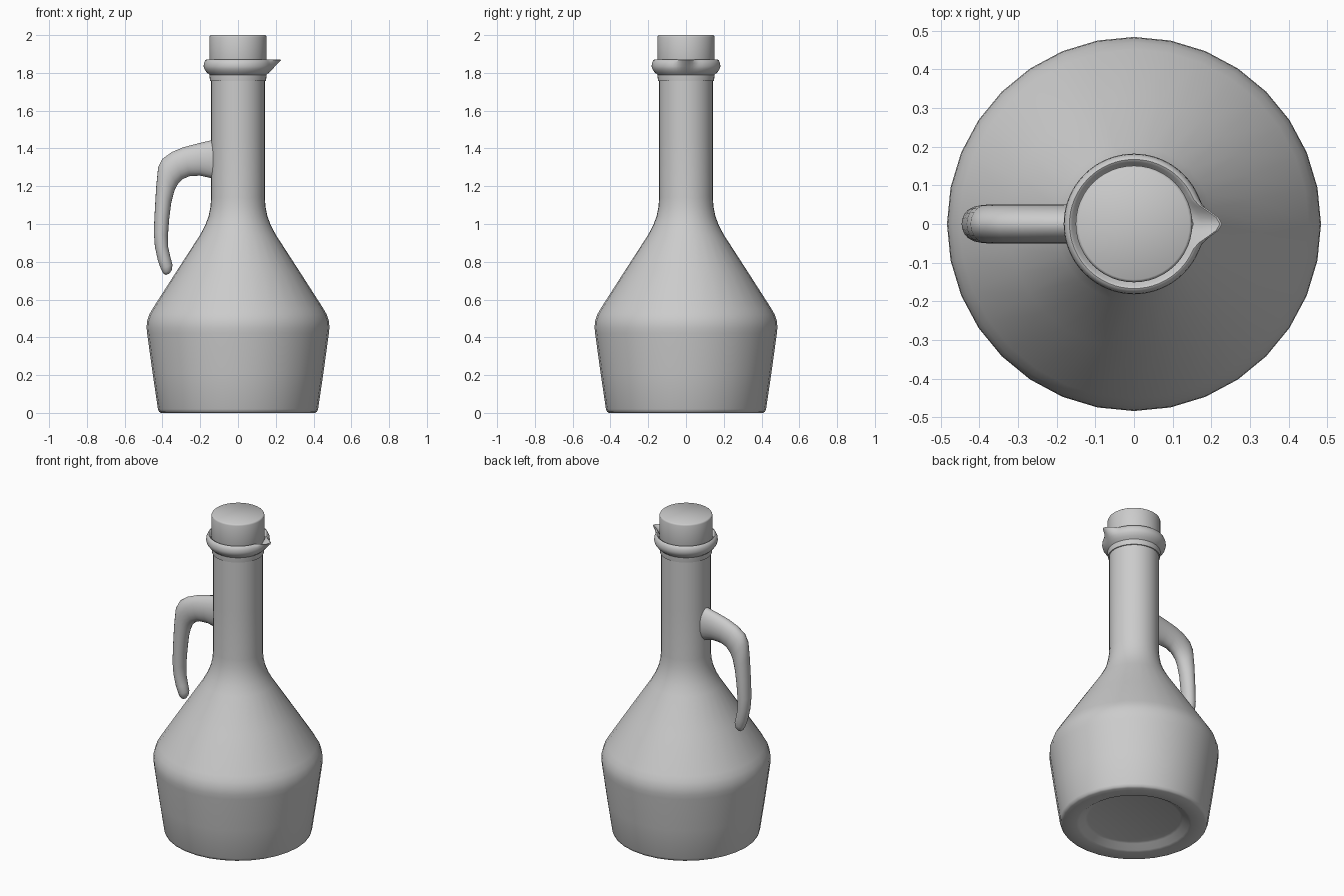
import bpy, bmesh, math
from mathutils import Vector


def finish(name, bm, angle):
    bmesh.ops.recalc_face_normals(bm, faces=bm.faces)
    mesh = bpy.data.meshes.new(name)
    bm.to_mesh(mesh)
    bm.free()
    ob = bpy.data.objects.new(name, mesh)
    bpy.context.collection.objects.link(ob)
    bpy.ops.object.select_all(action='DESELECT')
    ob.select_set(True)
    bpy.context.view_layer.objects.active = ob
    bpy.ops.object.shade_smooth_by_angle(angle=math.radians(angle))
    return ob


def skin(bm, rings, caps=True):
    n = len(rings[0])
    for a, b in zip(rings, rings[1:]):
        for i in range(n):
            j = (i + 1) % n
            bm.faces.new((a[i], a[j], b[j], b[i]))
    if caps:
        bm.faces.new(rings[0])
        bm.faces.new(rings[-1])


def lathe(name, profile, n, angle=40, shape=None, caps=True):
    bm = bmesh.new()
    rings = []
    for r, z in profile:
        ring = []
        for i in range(n):
            t = 2 * math.pi * i / n
            co = Vector((r * math.cos(t), r * math.sin(t), z))
            ring.append(bm.verts.new(shape(co) if shape else co))
        rings.append(ring)
    skin(bm, rings, caps)
    return finish(name, bm, angle)


# Bottle body with recessed base, cone shoulder and long neck
lathe("bottle_body", [
    (0.265, 0.035), (0.28, 0.03), (0.315, 0.005), (0.33, 0.0), (0.408, 0.0),
    (0.418, 0.006), (0.424, 0.02), (0.452, 0.21), (0.481, 0.42),
    (0.484, 0.45), (0.482, 0.485), (0.470, 0.52), (0.452, 0.552),
    (0.325, 0.75), (0.202, 0.94), (0.175, 0.99), (0.156, 1.04),
    (0.146, 1.09), (0.142, 1.14), (0.142, 1.45), (0.142, 1.80)], 32)


# Rolled lip, with one side pulled out to a pouring spout
def spout(co):
    if co.x > 0 and co.z > 1.80 and abs(co.y) < 0.065:
        w = 0.5 + 0.5 * math.cos(math.pi * co.y / 0.065)
        t = min(1.0, (co.z - 1.80) / 0.068)
        co.x += 0.055 * w * t * t
    return co


lathe("pouring_lip", [
    (0.138, 1.758), (0.148, 1.758), (0.150, 1.775), (0.151, 1.79),
    (0.166, 1.803), (0.178, 1.82), (0.182, 1.835), (0.180, 1.852),
    (0.173, 1.868), (0.167, 1.871), (0.160, 1.867), (0.152, 1.845),
    (0.138, 1.835)], 64, 45, spout, caps=False)

# Stopper
lathe("stopper", [(0.138, 1.80), (0.151, 1.83), (0.151, 1.99),
                  (0.149, 1.996), (0.144, 2.0)], 48)

# Handle: outer point, inner point (x, z) and half width of each section
sections = [
    ((-0.120, 1.450), (-0.120, 1.235), 0.052),
    ((-0.150, 1.441), (-0.150, 1.245), 0.051),
    ((-0.210, 1.427), (-0.200, 1.256), 0.050),
    ((-0.290, 1.406), (-0.255, 1.254), 0.050),
    ((-0.350, 1.381), (-0.295, 1.237), 0.050),
    ((-0.400, 1.345), (-0.322, 1.207), 0.050),
    ((-0.423, 1.300), (-0.338, 1.172), 0.050),
    ((-0.433, 1.200), (-0.354, 1.110), 0.049),
    ((-0.440, 1.080), (-0.365, 1.020), 0.047),
    ((-0.446, 0.960), (-0.371, 0.935), 0.044),
    ((-0.440, 0.880), (-0.370, 0.880), 0.041),
    ((-0.424, 0.805), (-0.358, 0.825), 0.037),
    ((-0.408, 0.762), (-0.347, 0.785), 0.033),
    ((-0.397, 0.740), (-0.350, 0.757), 0.025),
    ((-0.383, 0.730), (-0.363, 0.738), 0.011)]
bm = bmesh.new()
rings = []
for (ox, oz), (ix, iz), w in sections:
    o, i = Vector((ox, 0, oz)), Vector((ix, 0, iz))
    mid, half = (o + i) / 2, (o - i) / 2
    rings.append([bm.verts.new(mid + half * math.cos(a) + Vector((0, w * math.sin(a), 0)))
                  for a in (2 * math.pi * k / 20 for k in range(20))])
skin(bm, rings)
finish("handle", bm, 60)
